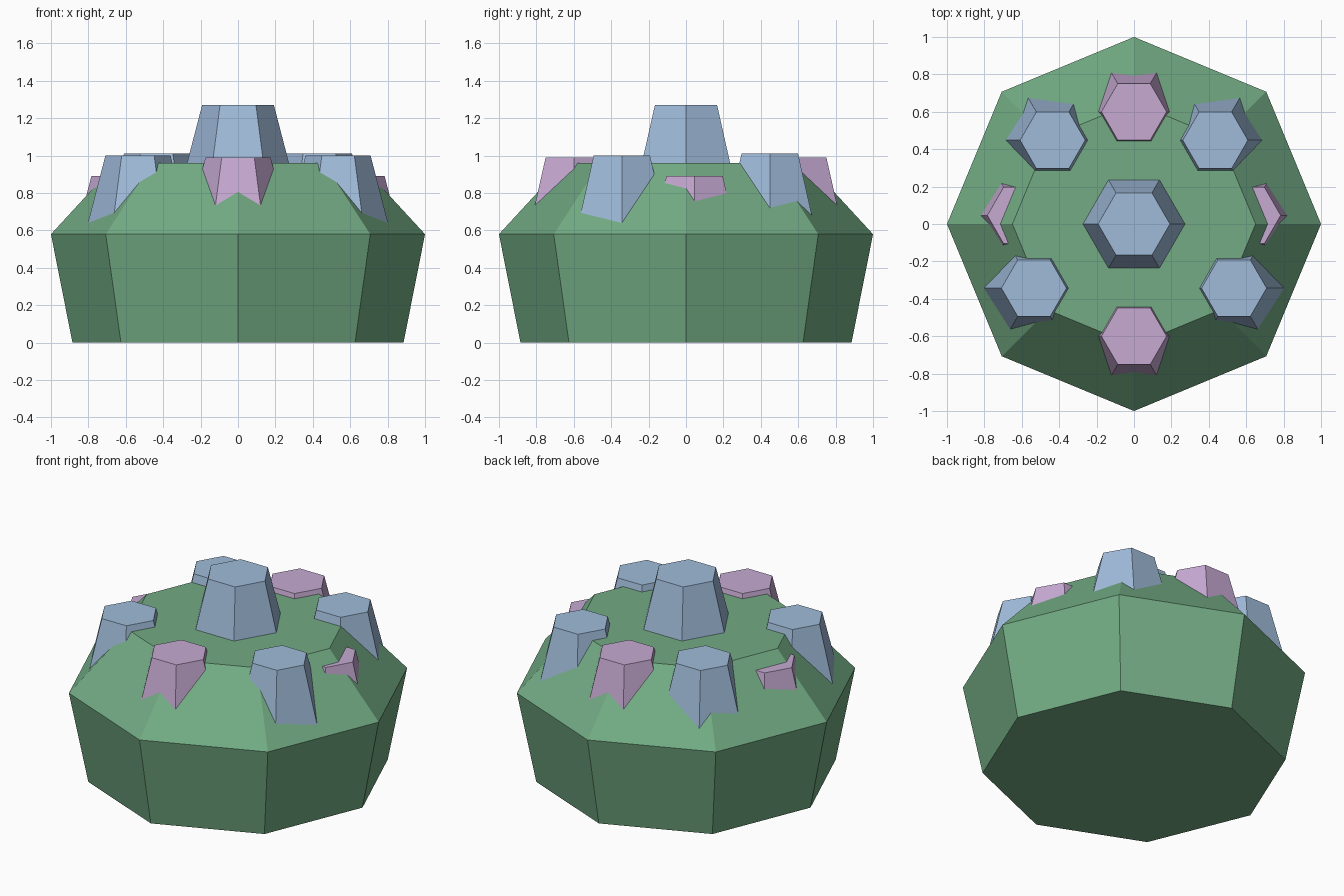
import bpy
import bmesh
from math import cos, sin, pi

default_cube = bpy.data.objects.get("Cube")
if default_cube:
    bpy.data.objects.remove(default_cube, do_unlink=True)


def make_material(name, rgb):
    mat = bpy.data.materials.new(name)
    mat.use_nodes = True
    mat.diffuse_color = (*rgb, 1)
    mat.node_tree.nodes["Principled BSDF"].inputs["Base Color"].default_value = (*rgb, 1)
    return mat


GREEN = make_material("leaf green", (0.17, 0.41, 0.23))
BLUE = make_material("pale blue", (0.35, 0.50, 0.70))
PINK = make_material("lilac pink", (0.57, 0.40, 0.65))


def stacked_prism(name, sides, rings, mat, x=0, y=0):
    """Closed flat-sided solid through (radius, height) rings, first corner on +x."""
    bm = bmesh.new()
    loops = [[bm.verts.new((r * cos(2 * pi * i / sides), r * sin(2 * pi * i / sides), z))
              for i in range(sides)] for r, z in rings]
    for low, high in zip(loops, loops[1:]):
        for i in range(sides):
            j = (i + 1) % sides
            bm.faces.new((low[i], low[j], high[j], high[i]))
    bm.faces.new(loops[0][::-1])
    bm.faces.new(loops[-1])
    mesh = bpy.data.meshes.new(name)
    bm.to_mesh(mesh)
    bm.free()
    mesh.materials.append(mat)
    obj = bpy.data.objects.new(name, mesh)
    obj.location = (x, y, 0)
    bpy.context.collection.objects.link(obj)
    return obj


def stud(name, x, y, top, mat, radius=0.174, depth=0.4):
    """Tapered hexagonal stud, its foot sunk into the body."""
    stacked_prism(name, 6, [(radius + 0.26 * depth, top - depth), (radius, top)], mat, x, y)


# Eight-sided body: flared wall, sloped shoulder, flat top
stacked_prism("body", 8, [(0.885, 0), (1, 0.58), (0.65, 0.96)], GREEN)

# Tall stud in the middle
stud("centre_stud", 0, 0, 1.27, BLUE, radius=0.192, depth=0.35)

# Pink studs on the front and back edges
stud("front_pink_stud", 0, -0.6, 0.99, PINK)
stud("back_pink_stud", 0, 0.6, 0.99, PINK)

# Mirrored studs around the shoulder
for side, s in (("left", 1), ("right", -1)):
    stud(side + "_front_blue_stud", s * 0.535, -0.343, 1.0, BLUE)
    stud(side + "_back_blue_stud", s * 0.435, 0.448, 1.012, BLUE)
    stud(side + "_pink_stud", s * 0.61, 0.046, 0.89, PINK)
